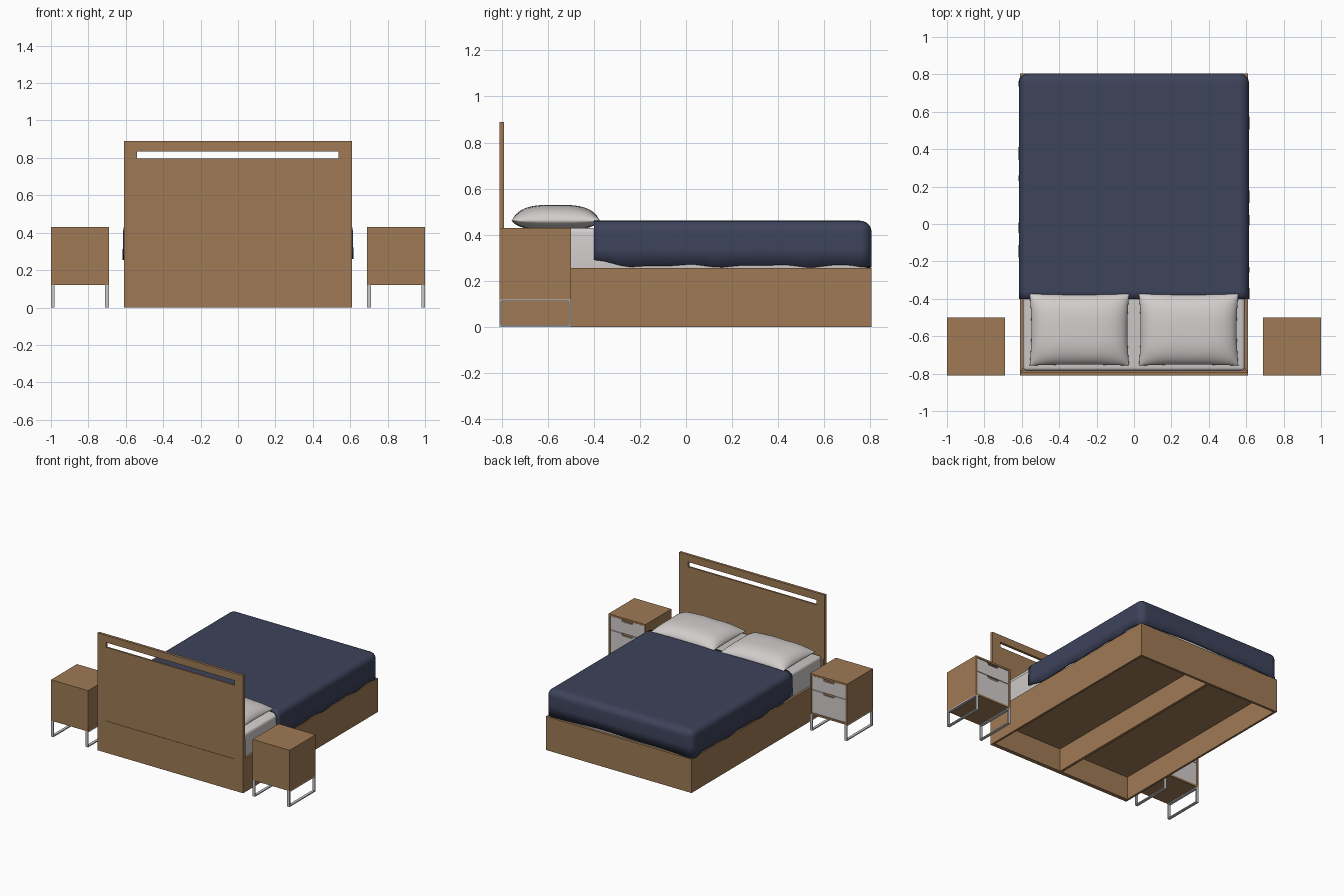
import bpy, bmesh, math
from mathutils import Vector

if "Cube" in bpy.data.objects:
    bpy.data.objects.remove(bpy.data.objects["Cube"])


def material(name, rgb):
    m = bpy.data.materials.new(name)
    m.diffuse_color = (*rgb, 1)
    m.use_nodes = True
    m.node_tree.nodes["Principled BSDF"].inputs["Base Color"].default_value = m.diffuse_color
    return m


WOOD = material("oak wood", (0.35, 0.195, 0.09))
LINEN = material("light linen", (0.64, 0.61, 0.60))
NAVY = material("navy fabric", (0.047, 0.056, 0.105))
METAL = material("brushed metal", (0.58, 0.58, 0.60))


def finish(name, bm, mat, smooth=False):
    bmesh.ops.recalc_face_normals(bm, faces=bm.faces[:])
    me = bpy.data.meshes.new(name)
    bm.to_mesh(me)
    bm.free()
    me.materials.append(mat)
    if smooth:
        me.polygons.foreach_set("use_smooth", [True] * len(me.polygons))
    ob = bpy.data.objects.new(name, me)
    bpy.context.collection.objects.link(ob)
    return ob


def add_box(bm, x0, x1, y0, y1, z0, z1):
    geo = bmesh.ops.create_cube(bm, size=1)
    for v in geo["verts"]:
        v.co = Vector((x0 + (v.co.x + .5) * (x1 - x0),
                       y0 + (v.co.y + .5) * (y1 - y0),
                       z0 + (v.co.z + .5) * (z1 - z0)))


def boxes(name, mat, *dims):
    bm = bmesh.new()
    for d in dims:
        add_box(bm, *d)
    return finish(name, bm, mat)


def rounded(x0, x1, y0, y1, z0, z1, r, seg):
    bm = bmesh.new()
    add_box(bm, x0, x1, y0, y1, z0, z1)
    bmesh.ops.bevel(bm, geom=bm.edges[:], offset=r, segments=seg,
                    profile=0.5, affect='EDGES')
    return bm


# Headboard: frame with open slot above a slightly recessed panel
boxes("headboard_frame", WOOD,
      (-.61, -.54, -.81, -.79, 0, .89), (.537, .61, -.81, -.79, 0, .89),
      (-.54, .537, -.81, -.79, .835, .89), (-.54, .537, -.81, -.79, 0, .24))
boxes("headboard_panel", WOOD, (-.54, .537, -.807, -.793, .24, .797))

# Low bed box, open underneath, with a centre beam
boxes("bed_rails", WOOD,
      (-.61, -.594, -.79, .805, 0, .255), (.594, .61, -.79, .805, 0, .255),
      (-.594, .594, .787, .805, 0, .255), (-.594, .594, -.79, -.78, 0, .255))
boxes("side_head_panels", WOOD, (-.61, -.6, -.79, -.781, .255, .40),
      (.6, .61, -.79, -.781, .255, .40))
boxes("platform", WOOD, (-.594, .594, -.78, .787, .175, .195))
boxes("centre_beam", WOOD, (-.01, .01, -.78, .787, 0, .175))

# Mattress
finish("mattress", rounded(-.593, .593, -.785, .786, .195, .43, .02, 4), LINEN, True)

# Blanket: rounded box opened at the bottom and head end, with a wavy hem
bm = rounded(-.614, .614, -.50, .805, .16, .461, .05, 6)


def cut(co, no, **kw):
    bmesh.ops.bisect_plane(bm, geom=bm.verts[:] + bm.edges[:] + bm.faces[:],
                           plane_co=co, plane_no=no, **kw)


cut((0, -.40, 0), (0, 1, 0), clear_inner=True)
cut((0, 0, .265), (0, 0, 1), clear_inner=True)
for i in range(1, 30):
    cut((0, -.40 + i * .04, 0), (0, 1, 0))
    cut((-.6 + i * .04, 0, 0), (1, 0, 0))
cut((0, 0, .34), (0, 0, 1))
for v in bm.verts:
    x, y, z = v.co
    hang = max(0, min(1, (.41 - z) / .14))
    wave = .004 * math.sin(17 * y + 3 * x) + .003 * math.sin(31 * y + 11 * x)
    if z < .27:
        v.co.z += wave + (.02 * max(0, (-.25 - y) / .15))
        if y > .75:
            v.co.z += .012 * (1 - (x / .614) ** 2) - .005
    v.co.x += math.copysign(hang * wave * .5, x) if abs(x) > .58 else 0
blanket = finish("blanket", bm, NAVY, True)
s = blanket.modifiers.new("thickness", 'SOLIDIFY')
s.thickness, s.offset = .014, -1


# Pillows: puffed grids with pinched edges and a seam
def pillow(name, cx, cy, hx, hy, zs):
    bm = bmesh.new()
    n = 28
    for side, h in ((1, .07), (-1, .04)):
        geo = bmesh.ops.create_grid(bm, x_segments=n, y_segments=n, size=1)
        for v in geo["verts"]:
            u, w = math.sin(v.co.x * math.pi / 2), math.sin(v.co.y * math.pi / 2)
            puff = max(0, (1 - u ** 4) * (1 - abs(w) ** 3)) ** .6
            crease = 1 + .05 * math.sin(9 * u) * abs(w) ** 3
            v.co = Vector((cx + hx * u * (1 - .035 * (1 - w * w) * u * u),
                           cy + hy * w * (1 - .03 * (1 - u * u) * w * w),
                           zs + side * h * puff * crease))
    bmesh.ops.remove_doubles(bm, verts=bm.verts[:], dist=1e-5)
    finish(name, bm, LINEN, True)


pillow("left_pillow", -.292, -.565, .266, .192, .46)
pillow("right_pillow", .292, -.565, .266, .192, .46)


# Drawer front with a finger notch in the top edge
def drawer(name, cx, z0, z1):
    h = .139
    pts = [(-h, z0), (h, z0), (h, z1), (.05, z1), (.04, z1 - .016),
           (-.04, z1 - .016), (-.05, z1), (-h, z1)]
    bm = bmesh.new()
    f = bm.faces.new([bm.verts.new((cx + x, -.514, z)) for x, z in pts])
    ext = bmesh.ops.extrude_face_region(bm, geom=[f])
    for v in ext["geom"]:
        if isinstance(v, bmesh.types.BMVert):
            v.co.y += .011
    finish(name, bm, LINEN)


# Nightstands: open-fronted shell, two drawers, sled legs
for side, cx in (("left", -.845), ("right", .845)):
    a, b, t = cx - .155, cx + .155, .014
    boxes(side + "_nightstand_body", WOOD,
          (a, b, -.81, -.5, .43 - t, .43), (a, b, -.81, -.5, .12, .12 + t),
          (a, a + t, -.81, -.5, .12 + t, .43 - t),
          (b - t, b, -.81, -.5, .12 + t, .43 - t),
          (a + t, b - t, -.81, -.535, .12 + t, .43 - t))
    drawer(side + "_upper_drawer", cx, .312, .414)
    drawer(side + "_lower_drawer", cx, .136, .308)
    legs = []
    for x in (a, b - .02):
        legs += [(x, x + .02, -.81, -.802, .008, .112), (x, x + .02, -.508, -.5, .008, .112),
                 (x, x + .02, -.81, -.5, 0, .008), (x, x + .02, -.81, -.5, .112, .12)]
    boxes(side + "_nightstand_legs", METAL, *legs)
